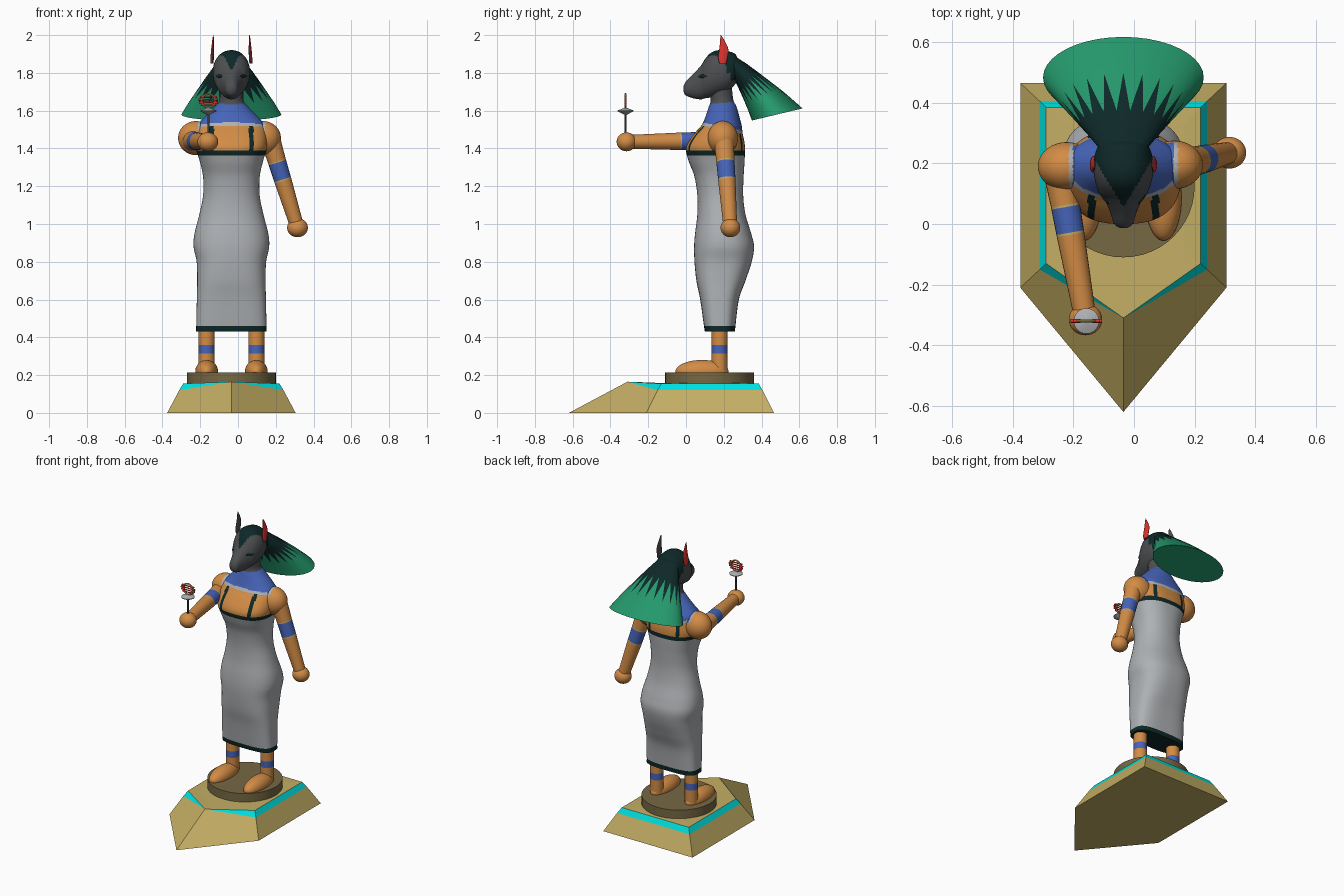
import bpy, bmesh, math
from mathutils import Vector

if "Cube" in bpy.data.objects:
    bpy.data.objects.remove(bpy.data.objects["Cube"])

CX = -0.035  # body centre line


def lin(c):
    return c / 12.92 if c <= 0.04045 else ((c + 0.055) / 1.055) ** 2.4


PALETTE = {
    "sand": (196, 174, 100), "stone": (118, 104, 68), "cyan": (0, 225, 225),
    "skin": (210, 140, 70), "linen": (174, 177, 180), "dark_green": (14, 40, 40),
    "blue": (70, 100, 185), "charcoal": (76, 78, 80), "green": (36, 152, 108),
    "red": (222, 50, 45)}
MATS = {}
for key, rgb in PALETTE.items():
    m = bpy.data.materials.new(key)
    m.diffuse_color = [lin(v / 255) for v in rgb] + [1]
    m.use_nodes = True
    m.node_tree.nodes["Principled BSDF"].inputs["Base Color"].default_value = m.diffuse_color
    MATS[key] = m


def finish(name, bm, colour, angle=40):
    """Make an object; colour(centre, face tag) returns a material name."""
    tag = bm.faces.layers.int.get("ring")
    used = []
    for f in bm.faces:
        key = colour if isinstance(colour, str) else colour(f.calc_center_median(), f[tag] if tag else 0)
        if key not in used:
            used.append(key)
        f.material_index = used.index(key)
    bmesh.ops.remove_doubles(bm, verts=bm.verts, dist=1e-5)
    bmesh.ops.recalc_face_normals(bm, faces=bm.faces)
    me = bpy.data.meshes.new(name)
    bm.to_mesh(me)
    bm.free()
    for key in used:
        me.materials.append(MATS[key])
    ob = bpy.data.objects.new(name, me)
    bpy.context.collection.objects.link(ob)
    if angle:
        bpy.ops.object.select_all(action='DESELECT')
        ob.select_set(True)
        bpy.context.view_layer.objects.active = ob
        bpy.ops.object.shade_smooth_by_angle(angle=math.radians(angle))
    return ob


def loft(name, rings, colour, angle=40):
    bm = bmesh.new()
    tag = bm.faces.layers.int.new("ring")
    vs = [[bm.verts.new(p) for p in r] for r in rings]
    n = len(vs[0])
    for i in range(len(vs) - 1):
        for j in range(n):
            k = (j + 1) % n
            bm.faces.new((vs[i][j], vs[i][k], vs[i + 1][k], vs[i + 1][j]))[tag] = i
    bm.faces.new(vs[0])[tag] = 0
    bm.faces.new(vs[-1])[tag] = len(vs) - 2
    return finish(name, bm, colour, angle)


def ball(name, loc, scale, colour, rot_z=0):
    bm = bmesh.new()
    bmesh.ops.create_uvsphere(bm, u_segments=48, v_segments=32, radius=1)
    c, s = math.cos(rot_z), math.sin(rot_z)
    for v in bm.verts:
        x, y, z = (a * b for a, b in zip(v.co, scale))
        v.co = Vector(loc) + Vector((c * x - s * y, s * x + c * y, z))
    return finish(name, bm, colour)


def tube(name, p0, p1, stops, n=24):
    """stops: (fraction along, radius, colour of the part that follows)"""
    p0, p1 = Vector(p0), Vector(p1)
    d = (p1 - p0).normalized()
    u = d.orthogonal().normalized()
    w = d.cross(u)
    ang = [2 * math.pi * j / n for j in range(n)]
    rings = [[p0.lerp(p1, t) + r * (math.cos(a) * u + math.sin(a) * w) for a in ang] for t, r, _ in stops]
    return loft(name, rings, lambda c, i: stops[i][2])


def smooth_rows(rows, steps):
    """Catmull-Rom interpolation of profile rows."""
    out = []
    for i in range(len(rows) - 1):
        a, b, c, d = (rows[min(max(i + k, 0), len(rows) - 1)] for k in (-1, 0, 1, 2))
        for s in range(steps):
            t = s / steps
            out.append([0.5 * (2 * q + (r - p) * t + (2 * p - 5 * q + 4 * r - v) * t * t
                               + (3 * q - p - 3 * r + v) * t ** 3) for p, q, r, v in zip(a, b, c, d)])
    return out + [list(rows[-1])]


def oval(hw, hh, e, n):
    """Superellipse points."""
    for j in range(n):
        c, s = math.cos(2 * math.pi * j / n), math.sin(2 * math.pi * j / n)
        yield hw * math.copysign(abs(c) ** (2 / e), c), hh * math.copysign(abs(s) ** (2 / e), s)


# pedestal: five-sided, with an inlaid band that runs out at the front point
def pent(hw, back, side, tip, z, ztip):
    return [(CX - hw, back, z), (CX + hw, back, z), (CX + hw, side, z), (CX, tip, ztip), (CX - hw, side, z)]


loft("pedestal", [pent(.34, .465, -.21, -.62, 0, 0), pent(.276, .405, -.15, -.31, .12, .165),
                  pent(.255, .385, -.13, -.31, .155, .165), pent(.2, .33, -.1, -.25, .157, .163)],
     lambda c, i: "cyan" if i == 1 else "sand", 0)
tube("round_plinth", (CX, .125, .14), (CX, .125, .215), [(0, .235, "stone"), (1, .235, "stone")], 48)

# feet and lower legs with ankle bands
for side, x in (("left", -.166), ("right", .097)):
    ball(side + "_foot", (x, .085, .22), (.06, .14, .06), "skin")
    tube(side + "_leg", (x, .178, .22), (x, .178, .47),
         [(0, .042, "skin"), (.38, .042, "blue"), (.56, .042, "skin"), (1, .042, "skin")])

# body: dress, chest, collar and neck in one loft (z, half width, front y, back y, squareness)
BODY = [(.43, .187, .1, .26, 3.2), (.46, .186, .095, .262, 3.2), (.6, .183, .075, .28, 3),
        (.7, .181, .055, .315, 2.8), (.8, .184, .045, .348, 2.6), (.88, .2, .043, .36, 2.4),
        (.95, .195, .048, .345, 2.3), (1.05, .17, .06, .315, 2.2), (1.15, .15, .06, .303, 2.2),
        (1.25, .15, .045, .305, 2.3), (1.33, .167, .015, .31, 2.4), (1.39, .185, 0, .312, 2.5),
        (1.43, .19, .01, .31, 2.5), (1.48, .187, .045, .3, 2.4), (1.52, .178, .08, .295, 2.3),
        (1.56, .148, .1, .285, 2.1), (1.62, .09, .12, .268, 2), (1.66, .063, .13, .25, 2),
        (1.76, .063, .11, .24, 2)]


def body_colour(c, i):
    edge = 1.535 - .2 * (c.y - .1)
    if c.z < .46 or 1.36 < c.z < 1.39:
        return "dark_green"
    if c.z < 1.36:
        return "linen"
    if c.z > 1.635 + .1 * (c.y - .13):
        return "charcoal"
    if c.z > edge:
        return "blue"
    if c.z > edge - .018:
        return "linen"
    return "dark_green" if abs(abs(c.x - CX) - .105) < .012 else "skin"


rings = []
for z, hw, y0, y1, e in smooth_rows(BODY, 8):
    rings.append([(CX + a, (y0 + y1) / 2 + b, z) for a, b in oval(hw, (y1 - y0) / 2, e, 128)])
loft("body", rings, body_colour, 50)


# shoulders, arms with bands, and fists
def shoulder_colour(c, i):
    d = abs(c.x - CX)
    if c.z > 1.49 and d < .18:
        return "blue" if d < .165 else "linen"
    return "skin"


def arm(side, shoulder, p0, p1, a, b):
    ball(side + "_shoulder", shoulder, (.095, .08, .09), shoulder_colour)
    tube(side + "_arm", p0, p1, [(0, .054, "skin"), (a - .015, .048, "sand"), (a, .048, "blue"),
                                 (b, .046, "sand"), (b + .015, .046, "skin"), (1, .036, "skin")])
    ball(side + "_hand", p1, (.055, .052, .05), "skin")


arm("raised", (-.222, .19, 1.455), (-.247, .18, 1.44), (-.16, -.315, 1.435), .25, .42)
arm("lowered", (.132, .195, 1.455), (.17, .2, 1.45), (.315, .235, .98), .26, .45)

# head: lofted from muzzle to back (y, bottom z, top z, half width)
HEAD = [(-.013, 1.7, 1.73, .012), (0, 1.68, 1.755, .03), (.04, 1.665, 1.795, .044),
        (.08, 1.66, 1.84, .062), (.1, 1.665, 1.872, .077), (.13, 1.67, 1.905, .09),
        (.17, 1.68, 1.92, .098), (.22, 1.7, 1.915, .096), (.26, 1.74, 1.9, .08),
        (.28, 1.78, 1.86, .045)]


def head_colour(c, i):
    crown = c.z > 1.8 and abs(c.x - CX) < .6 * (c.y - .055)
    return "dark_green" if crown or (c.y > .235 and c.z > 1.76) else "charcoal"


rings = []
for y, z0, z1, hw in smooth_rows(HEAD, 8):
    rings.append([(CX + a, y, (z0 + z1) / 2 + b) for a, b in oval(hw, (z1 - z0) / 2, 2.1, 72)])
loft("head", rings, head_colour, 50)

# eyes and pointed ears, mirrored; ears are red on the outside (z, y, depth, thickness)
EAR = [(1.85, .195, .018, .008), (1.88, .195, .025, .009), (1.92, .2, .025, .008),
       (1.95, .197, .018, .006), (1.98, .19, .009, .004), (2.0, .185, .001, .001)]
for side, s in (("left", -1), ("right", 1)):
    ball(side + "_eye", (CX + s * .066, .09, 1.782), (.005, .03, .009), "dark_green", -s * .6)
    rings = []
    for z, y, ry, rx in smooth_rows(EAR, 3):
        ex = CX + s * (.103 - .05 * (z - 1.85))
        rings.append([(ex + a, y + b, z) for a, b in oval(rx, ry, 2, 24)])
    loft(side + "_ear", rings,
         lambda c, i, s=s: "red" if s * (c.x - CX) > .103 - .05 * (c.z - 1.85) else "charcoal", 60)

# flared hair: dark spikes running into green
N = 40
START, END = Vector((CX, .25, 1.835)), Vector((CX, .483, 1.58))


def hair_point(j, t):
    a = 2 * math.pi * j / N
    p = START + math.cos(a) * Vector((.08, 0, 0)) + math.sin(a) * Vector((0, 0, .06))
    q = END + math.cos(a) * Vector((.265, 0, 0)) + math.sin(a) * Vector((0, .134, .032))
    return p.lerp(q, t) + Vector((0, 0, .05 * t * (1 - t)))


hair = [[hair_point(j, t) for j in range(N)] for t in (0, .2)]
hair.append([hair_point(j, .34 if j % 2 else .68) for j in range(N)])
hair += [[hair_point(j, t) for j in range(N)] for t in (.8, 1)]
loft("hair", hair, lambda c, i: "dark_green" if i < 2 else "green", 50)

# hand rattle: rod, dish, loop and crossbars
RX, RY = -.157, -.32
tube("rattle_rod", (RX, RY, 1.44), (RX, RY, 1.6), [(0, .005, "charcoal"), (1, .005, "charcoal")], 12)
tube("rattle_dish", (RX, RY, 1.578), (RX, RY, 1.615),
     [(0, .006, "linen"), (.5, .042, "linen"), (.62, .042, "linen"), (1, .006, "linen")])
loop = []
for k in range(33):
    a = 2 * math.pi * k / 32
    d = Vector((math.cos(a), 0, math.sin(a)))
    mid = Vector((RX, RY, 1.652)) + .036 * d
    loop.append([mid + .005 * (math.cos(b) * d + math.sin(b) * Vector((0, 1, 0)))
                 for b in (2 * math.pi * j / 8 for j in range(8))])
loft("rattle_loop", loop, "sand")
for k, hw in enumerate((.04, .05, .052, .045)):
    z = 1.63 + .014 * k
    tube("rattle_bar_%d" % k, (RX - hw, RY, z), (RX + hw, RY, z),
         [(0, .006, "red"), (.25, .006, "red"), (.26, .004, "red"), (.74, .004, "red"),
          (.75, .006, "red"), (1, .006, "red")], 10)
